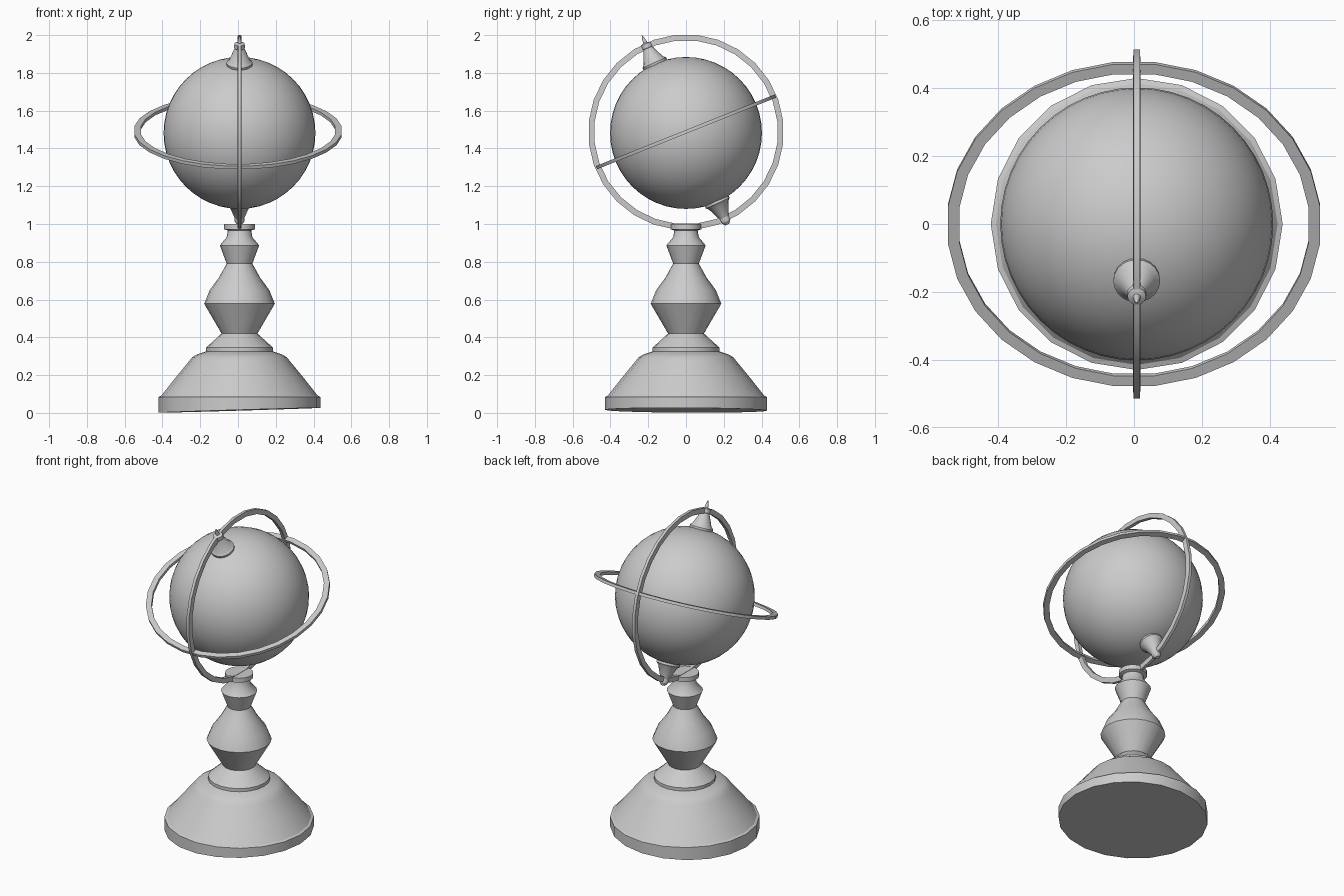
import bpy, bmesh, math
from mathutils import Matrix

if "Cube" in bpy.data.objects:
    bpy.data.objects.remove(bpy.data.objects["Cube"])


def lathe(name, profile, n, closed=False, phase=0.0, matrix=None, smooth=30):
    """Revolve (radius, z) points around z; closed profiles make rings, open ones get capped."""
    bm = bmesh.new()
    rings = []
    for r, z in profile:
        rings.append([bm.verts.new((r * math.cos(phase + 2 * math.pi * i / n),
                                    r * math.sin(phase + 2 * math.pi * i / n), z))
                      for i in range(n)])
    count = len(rings) if closed else len(rings) - 1
    for k in range(count):
        a, b = rings[k], rings[(k + 1) % len(rings)]
        for i in range(n):
            j = (i + 1) % n
            bm.faces.new((a[i], a[j], b[j], b[i]))
    if not closed:
        bm.faces.new(rings[0][::-1])
        bm.faces.new(rings[-1])
    if matrix is not None:
        bm.transform(matrix)
    bmesh.ops.recalc_face_normals(bm, faces=bm.faces)
    mesh = bpy.data.meshes.new(name)
    bm.to_mesh(mesh)
    bm.free()
    ob = bpy.data.objects.new(name, mesh)
    bpy.context.collection.objects.link(ob)
    bpy.ops.object.select_all(action='DESELECT')
    ob.select_set(True)
    bpy.context.view_layer.objects.active = ob
    bpy.ops.object.shade_smooth_by_angle(angle=math.radians(smooth))
    return ob


CX, CZ = 0.008, 1.482
center = Matrix.Translation((CX, 0, CZ))

# Turned stand: foot, collar, baluster and top cap
stand = lathe("stand", [
    (0.43, 0.014), (0.43, 0.084), (0.415, 0.09), (0.34, 0.185), (0.266, 0.275),
    (0.25, 0.295), (0.225, 0.31), (0.178, 0.325), (0.178, 0.345),
    (0.095, 0.42), (0.187, 0.578), (0.158, 0.65), (0.11, 0.715), (0.068, 0.79),
    (0.104, 0.887), (0.068, 0.93), (0.062, 0.965), (0.081, 0.972), (0.081, 1.0)],
    20, matrix=Matrix.Translation((CX, 0, 0)))
# The underside of the foot is slightly slanted
for v in stand.data.vertices:
    if v.co.z < 0.05:
        v.co.z = 0.014 + 0.03 * (v.co.x - CX) - 0.01 * v.co.y * 0.5

# Globe
bpy.ops.mesh.primitive_uv_sphere_add(segments=48, ring_count=24, radius=0.402,
                                     location=(CX, 0, CZ))
globe = bpy.context.object
globe.name = "globe"
bpy.ops.object.shade_smooth()

# Upright meridian ring in the YZ plane
half = math.pi / 28
lathe("meridian_ring", [(0.487, -0.011), (0.518, -0.009), (0.518, 0.009), (0.487, 0.011)],
      28, True, half,
      Matrix.Translation((CX, 0, 1.486)) @ Matrix.Rotation(math.pi / 2, 4, 'Y'))

# Tilted, slightly oval equator ring
lathe("equator_ring", [(0.518, -0.009), (0.552, -0.009), (0.552, 0.009), (0.518, 0.009)],
      28, True, half,
      Matrix.Translation((0, 0, 1.488)) @ Matrix.Rotation(math.radians(21.8), 4, 'X')
      @ Matrix.Diagonal((1, 0.93, 1, 1)))

# Pole caps on the tilted axis, the upper one with a finial
axis = center @ Matrix.Rotation(math.radians(24.3), 4, 'X')
cone = [(0.055, 0.37), (0.068, 0.392), (0.069, 0.408), (0.056, 0.42), (0.026, 0.492)]
lathe("upper_pole_cap", cone + [(0.029, 0.498), (0.027, 0.518), (0.011, 0.524),
                                (0.009, 0.54), (0.002, 0.566)],
      20, matrix=axis)
lathe("lower_pole_cap", cone + [(0.027, 0.498), (0.025, 0.515), (0.012, 0.532)],
      20, matrix=axis @ Matrix.Rotation(math.pi, 4, 'X'))
